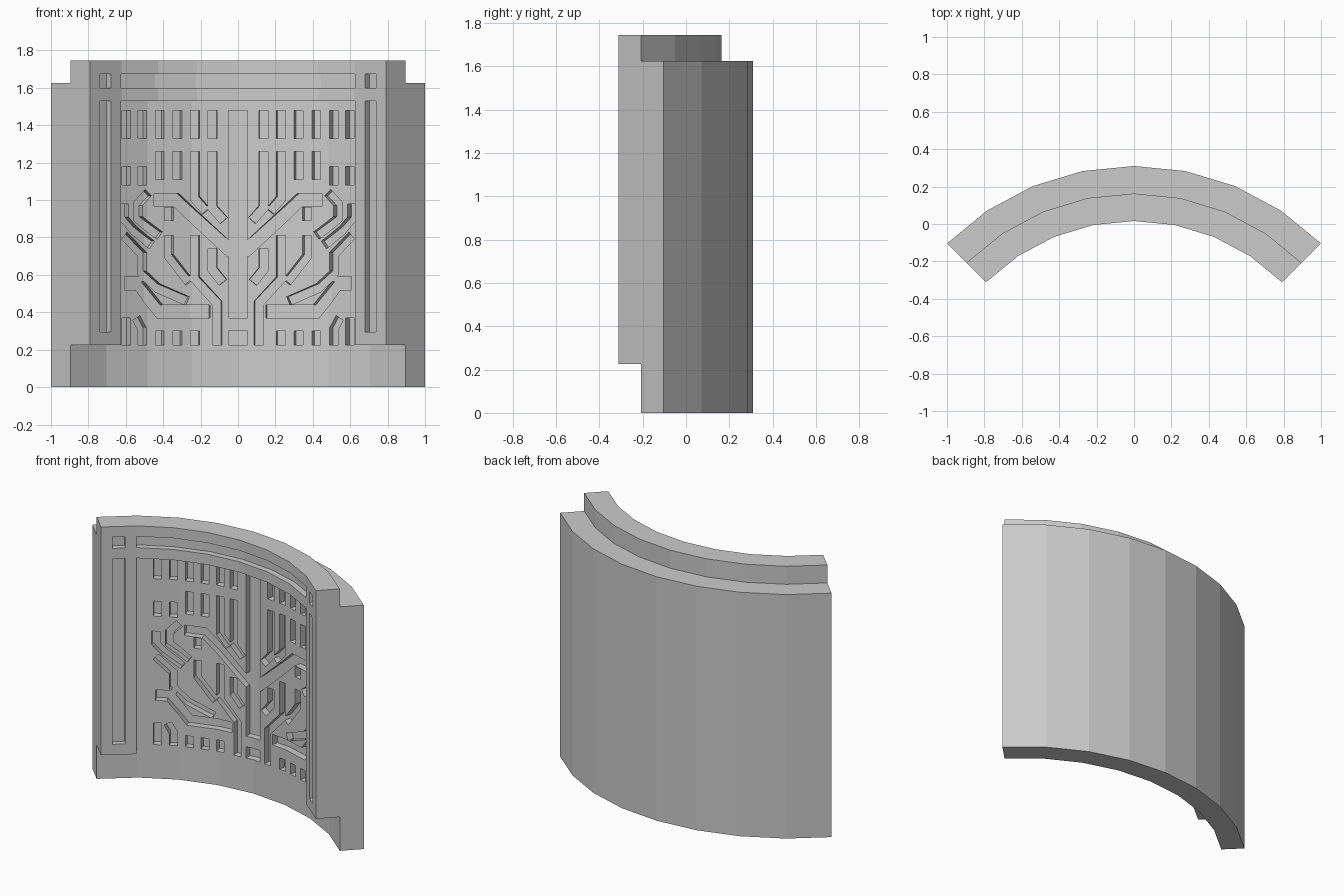
import bpy, bmesh, math
from mathutils import Vector

if "Cube" in bpy.data.objects:
    bpy.data.objects.remove(bpy.data.objects["Cube"])

# The wall is modelled unrolled (x = arc length, y = radius, z = height), then rolled up
RO, RM, RI = 1.414, 1.267, 1.12      # outer, rebate and inner radius
CY = -1.104                          # arc centre in y
STEP = math.radians(11.25)           # one facet of the arc
HALF = math.pi / 4 * RM


def arc(x, r=RM):
    """Front-view x on radius r -> unrolled position."""
    return math.asin(x / r) * RM


def prism(bm, strip_a, strip_b, place):
    """Closed strip solid between two point rows; place(p, side) gives a 3D point."""
    n = len(strip_a)
    v = [[bm.verts.new(place(p, s)) for p in row]
         for s in (0, 1) for row in (strip_a, strip_b)]
    a0, b0, a1, b1 = v
    for i in range(n - 1):
        bm.faces.new((a0[i], a0[i + 1], b0[i + 1], b0[i]))
        bm.faces.new((a1[i], b1[i], b1[i + 1], a1[i + 1]))
        bm.faces.new((a0[i], a1[i], a1[i + 1], a0[i + 1]))
        bm.faces.new((b0[i], b0[i + 1], b1[i + 1], b1[i]))
    bm.faces.new((a0[0], b0[0], b1[0], a1[0]))
    bm.faces.new((a0[-1], a1[-1], b1[-1], b0[-1]))


def channel(bm, pts, width, r0, r1):
    """Mitred channel of constant width along a path of (u, z) points."""
    pts = [Vector(p) for p in pts]
    left, right = [], []
    for i, p in enumerate(pts):
        d0 = (p - pts[i - 1]).normalized() if i else None
        d1 = (pts[i + 1] - p).normalized() if i < len(pts) - 1 else None
        d0, d1 = d0 or d1, d1 or d0
        n0, n1 = Vector((-d0.y, d0.x)), Vector((-d1.y, d1.x))
        m = (n0 + n1).normalized()
        m *= width / 2 / m.dot(n0)
        left.append(p + m)
        right.append(p - m)
    prism(bm, left, right, lambda p, s: (p.x, (r0, r1)[s], p.y))


def box(bm, u0, u1, r0, r1, z0, z1):
    channel(bm, [((u0 + u1) / 2, z0), ((u0 + u1) / 2, z1)], u1 - u0, r0, r1)


def make_object(name, bm):
    bmesh.ops.recalc_face_normals(bm, faces=bm.faces)
    me = bpy.data.meshes.new(name)
    bm.to_mesh(me)
    bm.free()
    ob = bpy.data.objects.new(name, me)
    bpy.context.collection.objects.link(ob)
    return ob


# Wall body: stepped cross-section with a tongue on top and a rebate below
bm = bmesh.new()
profile = [(RO, 0), (RO, 1.625), (RM, 1.625), (RM, 1.745),
           (RI, 1.745), (RI, .225), (RM, .225), (RM, 0)]
ends = [[bm.verts.new((u, r, z)) for r, z in profile] for u in (-HALF, HALF)]
for e in ends:
    bm.faces.new(e)
for i in range(8):
    j = (i + 1) % 8
    bm.faces.new((ends[0][i], ends[0][j], ends[1][j], ends[1][i]))
wall = make_object("curved_wall_panel", bm)

# Central recess, side slots and top grooves
bm = bmesh.new()
edge = arc(.625, RI)
box(bm, -edge, edge, 1.0, RM + .0004, -.1, 1.53)
box(bm, -edge, edge, 1.0, RI + .04, 1.6, 1.675)
for s in (-1, 1):
    u0, u1 = sorted((s * arc(.682, RI), s * arc(.74, RI)))
    box(bm, u0, u1, 1.0, RI + .04, .295, 1.53)
    box(bm, u0, u1, 1.0, RI + .04, 1.6, 1.675)
recess = make_object("recess_cutter", bm)

# Circuit-like channels sunk into the recess floor (right half, mirrored)
COLS = [.137, .23, .325, .42, .513, .6]
traces = [(.05, [(x, 1.33), (x, 1.48)]) for x in COLS]
traces += [(.05, [(x, 1.11), (x, 1.26)]) for x in COLS[2:4]]
traces += [(.05, [(x, 1.08), (x, 1.18)]) for x in COLS[4:]]
traces += [(.05, [(x, .225), (x, .3)]) for x in COLS[1:4]]
traces += [
    (.05, [(.23, 1.26), (.23, 1.01), (.17, .94)]),
    (.05, [(.137, 1.26), (.137, .96), (.075, .89)]),
    (.07, [(.45, 1.0), (.33, 1.0), (.03, .72)]),
    (.05, [(.48, 1.04), (.535, .98), (.535, .9), (.42, .81)]),
    (.05, [(.37, .89), (.37, .96)]),
    (.05, [(.61, .98), (.61, .9), (.56, .84), (.46, .76)]),
    (.05, [(.37, .81), (.37, .7), (.26, .56)]),
    (.05, [(.23, .81), (.23, .58), (.112, .45), (.112, .225)]),
    (.05, [(.137, .74), (.137, .63), (.08, .56)]),
    (.05, [(.61, .81), (.513, .71), (.513, .61), (.43, .53), (.27, .46)]),
    (.07, [(.61, .555), (.535, .555), (.42, .405), (.15, .405)]),
    (.05, [(.513, .225), (.513, .31), (.545, .37)]),
    (.05, [(.6, .225), (.6, .37)]),
]
bm = bmesh.new()
for width, path in traces:
    for s in (-1, 1):
        channel(bm, [(s * arc(x), z) for x, z in path], width, 1.2, RM + .045)
box(bm, -.051, .051, 1.2, RM + .045, .37, 1.48)
box(bm, -.051, .051, 1.2, RM + .045, .225, .3)
pattern = make_object("channel_cutter", bm)

# Carve
for cutter in (recess, pattern):
    cutter.hide_render = True
    mod = wall.modifiers.new(cutter.name, 'BOOLEAN')
    mod.operation = 'DIFFERENCE'
    mod.solver = 'EXACT'
    mod.use_self = cutter is pattern
    mod.object = cutter

bpy.context.view_layer.update()
bm = bmesh.new()
bm.from_object(wall, bpy.context.evaluated_depsgraph_get())
wall.modifiers.clear()
for cutter in (recess, pattern):
    bpy.data.objects.remove(cutter, do_unlink=True)

# Split at the facet lines and roll the wall into an eight-sided arc
bmesh.ops.triangulate(bm, faces=bm.faces[:])
for i in range(-3, 4):
    bmesh.ops.bisect_plane(bm, geom=bm.verts[:] + bm.edges[:] + bm.faces[:], dist=1e-5,
                           plane_co=(i * STEP * RM, 0, 0), plane_no=(1, 0, 0))
for v in bm.verts:
    t = v.co.x / RM
    k = max(-4, min(3, math.floor(t / STEP)))
    r = v.co.y * math.cos(STEP / 2) / math.cos(t - (k + .5) * STEP)
    v.co.x, v.co.y = r * math.sin(t), CY + r * math.cos(t)
bmesh.ops.remove_doubles(bm, verts=bm.verts[:], dist=1e-5)
bmesh.ops.recalc_face_normals(bm, faces=bm.faces[:])
for f in bm.faces:
    f.smooth = False
bm.to_mesh(wall.data)
bm.free()
